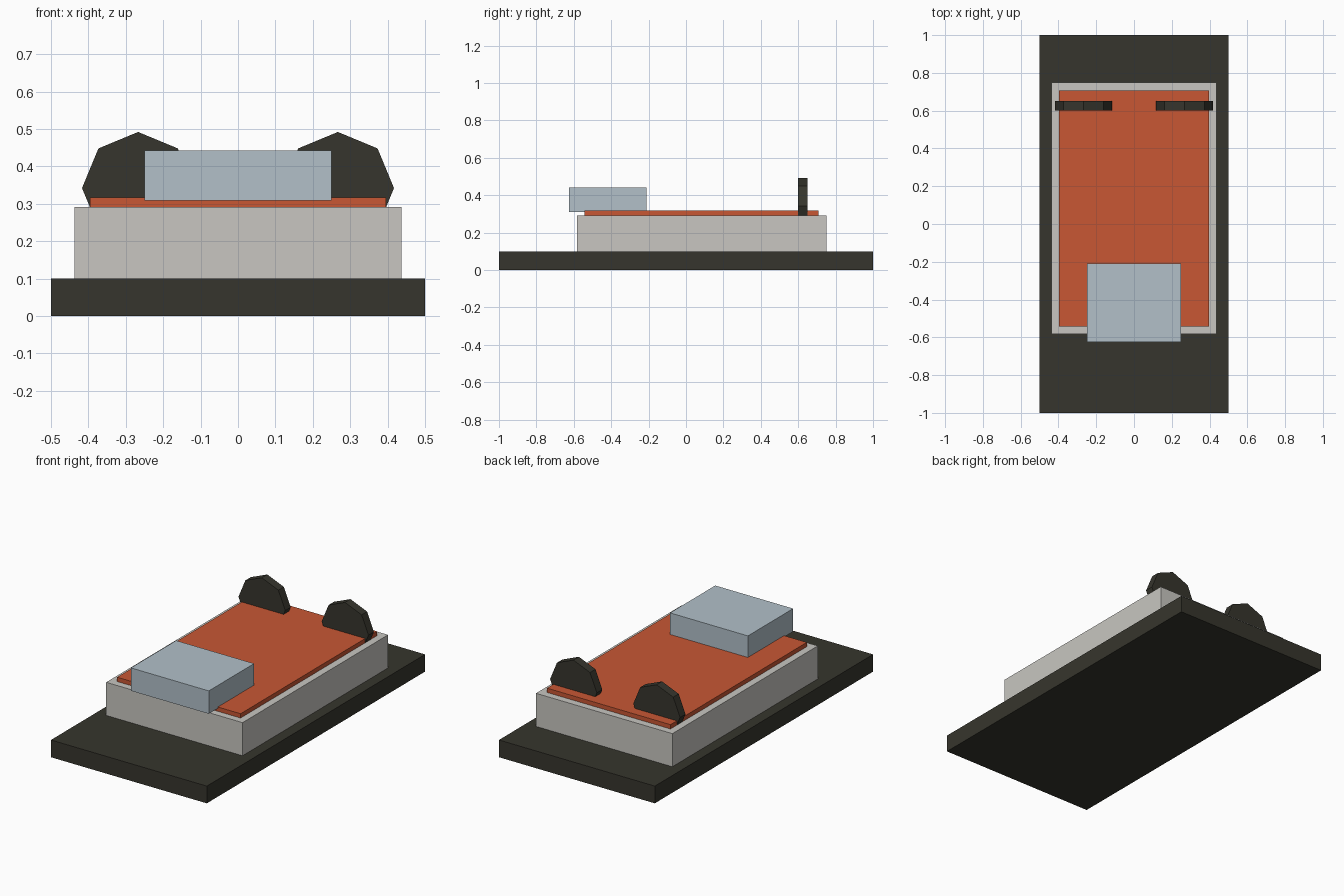
import bpy
import math

if "Cube" in bpy.data.objects:
    bpy.data.objects.remove(bpy.data.objects["Cube"])


def material(name, color):
    m = bpy.data.materials.new(name)
    m.diffuse_color = (*color, 1)
    m.use_nodes = True
    m.node_tree.nodes["Principled BSDF"].inputs["Base Color"].default_value = m.diffuse_color
    return m


charcoal = material("charcoal", (0.037, 0.036, 0.026))
light_grey = material("light grey", (0.578, 0.565, 0.533))
orange = material("burnt orange", (0.578, 0.095, 0.034))
pale_blue = material("pale blue", (0.445, 0.527, 0.584))


def box(name, mat, x, y0, y1, z0, z1):
    """Box of half width x, spanning y0..y1 and z0..z1."""
    bpy.ops.mesh.primitive_cube_add(size=1, location=(0, (y0 + y1) / 2, (z0 + z1) / 2))
    ob = bpy.context.object
    ob.name = name
    ob.scale = (2 * x, y1 - y0, z1 - z0)
    bpy.ops.object.transform_apply(location=False, rotation=False, scale=True)
    ob.data.materials.append(mat)


# Stacked slabs
box("base", charcoal, 0.5, -1, 1, 0, 0.1)
box("body", light_grey, 0.4375, -0.583, 0.75, 0.1, 0.292)
box("top_panel", orange, 0.396, -0.542, 0.708, 0.292, 0.317)

# Raised block overhanging the front edge
box("front_block", pale_blue, 0.25, -0.625, -0.21, 0.309, 0.442)

# Pair of eight-sided discs sunk into the body
for side, name in ((-1, "left_disc"), (1, "right_disc")):
    bpy.ops.mesh.primitive_cylinder_add(
        vertices=8, radius=0.15, depth=0.05,
        location=(side * 0.267, 0.625, 0.342), rotation=(math.pi / 2, 0, 0))
    disc = bpy.context.object
    disc.name = name
    disc.data.materials.append(charcoal)
